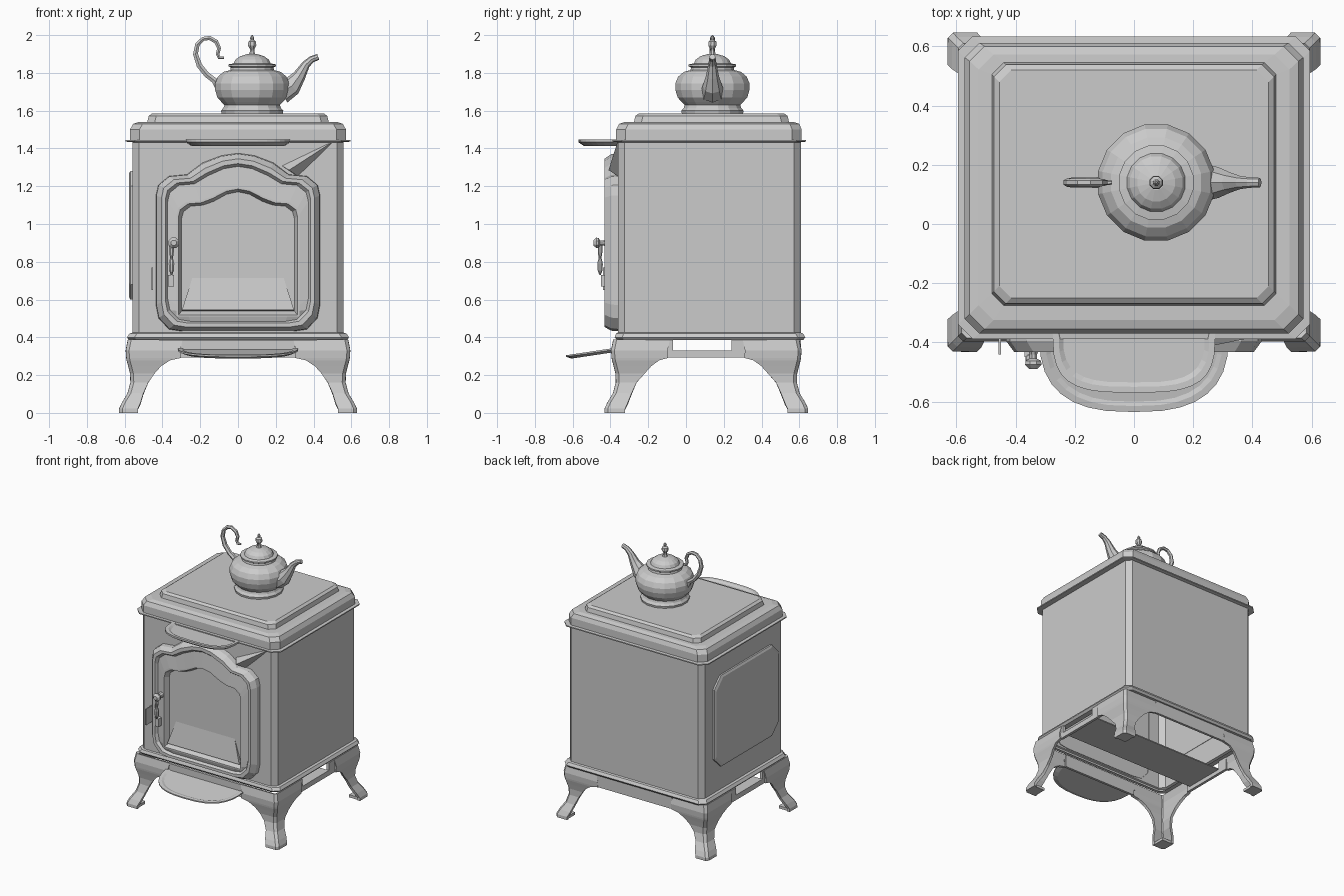
import bpy, bmesh, math
from mathutils import Vector

cube = bpy.data.objects.get("Cube")
if cube:
    bpy.data.objects.remove(cube, do_unlink=True)

iron = bpy.data.materials.new("grey iron")
iron.use_nodes = True
iron.diffuse_color = (0.6, 0.6, 0.6, 1)
iron.node_tree.nodes["Principled BSDF"].inputs["Base Color"].default_value = (0.6, 0.6, 0.6, 1)


def loft(name, loops, start=True, end=True, closed=True):
    """Skin a list of point loops that all have the same length."""
    bm = bmesh.new()
    rows = [[bm.verts.new(p) for p in loop] for loop in loops]
    n = len(rows[0])
    for a, b in zip(rows, rows[1:]):
        for i in range(n if closed else n - 1):
            j = (i + 1) % n
            bm.faces.new((a[i], a[j], b[j], b[i]))
    if start:
        bm.faces.new(rows[0][::-1])
    if end:
        bm.faces.new(rows[-1])
    bmesh.ops.recalc_face_normals(bm, faces=bm.faces)
    mesh = bpy.data.meshes.new(name)
    bm.to_mesh(mesh)
    bm.free()
    mesh.materials.append(iron)
    obj = bpy.data.objects.new(name, mesh)
    bpy.context.collection.objects.link(obj)
    return obj


def rect(hx, y0, y1, z, c):
    """Rectangle with cut corners at height z."""
    return [(-hx + c, y0, z), (hx - c, y0, z), (hx, y0 + c, z), (hx, y1 - c, z),
            (hx - c, y1, z), (-hx + c, y1, z), (-hx, y1 - c, z), (-hx, y0 + c, z)]


def box(name, x0, x1, y0, y1, z0, z1):
    quad = [(x0, y0), (x1, y0), (x1, y1), (x0, y1)]
    return loft(name, [[(x, y, z) for x, y in quad] for z in (z0, z1)])


def lathe(name, centre, profile, n, axis="z"):
    """Turn (radius, distance) pairs around z, or around -y."""
    loops = []
    for r, h in profile:
        ring = []
        for i in range(n):
            a = math.tau * (i + 0.5) / n
            u, v = r * math.cos(a), r * math.sin(a)
            ring.append(Vector(centre) + Vector((u, v, h) if axis == "z" else (u, -h, v)))
        loops.append(ring)
    return loft(name, loops)


def tube(name, path, radii, y, n=8):
    """Tapered tube along a path of (x, z) points."""
    pts = [Vector((x, y, z)) for x, z in path]
    loops = []
    for i, (p, r) in enumerate(zip(pts, radii)):
        t = (pts[min(i + 1, len(pts) - 1)] - pts[max(i - 1, 0)]).normalized()
        side = Vector((0, 1, 0))
        up = t.cross(side)
        loops.append([p + r * (math.cos(a) * side + math.sin(a) * up)
                      for a in (math.tau * k / n for k in range(n))])
    return loft(name, loops)


# Stove body: open-bottomed shell with base moulding
loft("stove_body", [rect(*r) for r in (
    (.535, -.34, .585, .385, .03), (.575, -.365, .62, .385, .04), (.588, -.378, .632, .40, .04),
    (.575, -.37, .62, .42, .04), (.558, -.36, .608, .425, .035), (.558, -.36, .608, 1.44, .035))],
    start=False, end=False)

# Stove top: thin lip, bevelled cap and raised plate
loft("stove_top", [rect(*r) for r in (
    (.55, -.355, .60, 1.432, .03), (.595, -.388, .634, 1.436, .05), (.595, -.388, .634, 1.444, .05),
    (.572, -.37, .612, 1.446, .05), (.572, -.37, .612, 1.50, .05), (.555, -.355, .60, 1.53, .05),
    (.525, -.325, .572, 1.54, .05), (.48, -.275, .545, 1.541, .04), (.473, -.268, .538, 1.572, .04),
    (.455, -.25, .52, 1.585, .04))], start=False)

# Side panel with cut corners on the right side
panel = []
for x, g in ((-.555, 0), (-.57, 0), (-.578, .015)):
    panel.append([(x, y, z + .94) for z, y, _ in rect(.34 - g, -.28 + g, .48 - g, 0, .08)])
loft("side_panel", panel, start=False)

# Cabriole legs: L-shaped section swept upward, mirrored to four corners
# Each level: height, outward flare, reach along x, reach along y
LEVELS = ((0, .062, .09, .10), (.02, .062, .09, .10), (.05, .048, .09, .10), (.10, .018, .075, .09),
          (.16, .002, .085, .10), (.21, .004, .12, .145), (.25, .014, .165, .19),
          (.28, .022, .22, .24), (.292, .024, .28, .29), (.33, .027, .28, .29), (.385, .016, .28, .29))
for sx, xname in ((1, "left"), (-1, "right")):
    for sy, yname, yw in ((-1, "front", -.36), (1, "back", .575)):
        rows = []
        for z, d, rx, ry in LEVELS:
            X, Y = .558 + d, yw * sy + d
            c = .012
            pts = [(X - rx, Y), (X - c, Y), (X, Y - c), (X, Y - ry)]
            rows.append([(sx * x, sy * y, z) for x, y in pts])
        leg = loft(f"{yname}_{xname}_leg", rows, start=False, end=False, closed=False)
        wall = leg.modifiers.new("wall", "SOLIDIFY")
        wall.thickness, wall.offset = .02, 0
        x0, y0 = sx * .575, sy * (yw * sy + .017)
        xs, ys = sorted((sx * .535, sx * .615)), sorted((sy * (yw * sy - .03), sy * (yw * sy + .055)))
        box(f"{yname}_{xname}_foot", *xs, *ys, 0, .02)

# Aprons joining the legs; the side ones have a notch for the cross plate
for name, y in (("front_apron", -.385), ("back_apron", .59)):
    box(name, -.31, .31, y, y + .018, .292, .385)
for s, name in ((1, "left_apron"), (-1, "right_apron")):
    xs = sorted((s * .563, s * .583))
    box(name, *xs, -.10, .32, .292, .33)
    box(name + "_front_end", *xs, -.10, -.07, .33, .385)
    box(name + "_back_end", *xs, .24, .32, .33, .385)
box("cross_plate", -.565, .565, -.07, .24, .322, .33)


def tray(name, w, y0, depth, z_back, slope, thick, power):
    """Rounded shelf reaching forward from y0, falling by slope."""
    loops = []
    for g, dz in ((.03, -thick), (0, -thick * .4), (0, 0), (.02, 0), (.035, -thick * .3)):
        loop = []
        for i in range(17):
            a = math.pi * i / 16
            c, s = math.cos(a), math.sin(a)
            x = math.copysign(abs(c) ** power, c) * (w - g)
            y = y0 - (depth - g) * max(s, 0) ** power
            loop.append((x, y, z_back + slope * (y - y0) + dz))
        loops.append(loop)
    return loft(name, loops)


tray("ash_shelf", .32, -.37, .265, .345, .15, .022, .75)
tray("top_shelf", .275, -.36, .21, 1.447, 0, .034, .6)


# Door: nested arched outlines stepped in depth
def arch(hw, zb, zs, zp, y):
    rise = (zp - zs) * .5
    c = hw * .16
    half = [(hw - 2 * c, zb), (hw - c, zb + .01), (hw - .2 * c, zb + c), (hw, zb + 2 * c),
            (hw, zs), (hw * .97, zs + rise * .5), (hw * .84, zs + rise * .92), (hw * .62, zs + rise),
            (hw * .43, zp - .05), (hw * .2, zp - .012)]
    mirrored = [(-x, z) for x, z in reversed(half)]
    return [(x, y, z) for x, z in half + [(0, zp)] + mirrored]


def opening(hw, zb, zs, zp, y):
    """Arch with square lower corners."""
    pts = arch(hw, zb, zs, zp, y)
    for i, f, lift in ((0, .8, 0), (1, 1, 0), (2, 1, .03), (3, 1, .06)):
        pts[i] = (hw * f, y, zb + lift)
        pts[-1 - i] = (-hw * f, y, zb + lift)
    return pts


loft("door", [arch(.435, .432, 1.15, 1.375, -.355), arch(.432, .435, 1.15, 1.37, -.395),
              arch(.405, .455, 1.14, 1.345, -.432), arch(.385, .475, 1.13, 1.32, -.432),
              arch(.372, .485, 1.12, 1.305, -.412), opening(.325, .51, 1.05, 1.195, -.42),
              opening(.315, .518, 1.04, 1.185, -.42), opening(.298, .54, 1.03, 1.17, -.385)], start=False)
loft("door_sill", [[(s * .297, -.384, .54), (s * .297, -.41, .545), (s * .24, -.384, .72)] for s in (-1, 1)])
loft("door_corner_rib", [[(.23, -.355, 1.31), (.32, -.355, 1.25), (.27, -.41, 1.285)],
                         [(.495, -.355, 1.437), (.50, -.355, 1.43), (.50, -.363, 1.434)]])

# Door latch and hinge tab
lathe("latch_knob", (-.34, -.42, .90), ((.022, 0), (.014, .02), (.014, .035), (.028, .042),
                                        (.03, .055), (.015, .07)), 8, "y")
lathe("latch_handle", (-.352, -.455, .73), ((.004, 0), (.014, .025), (.016, .06), (.008, .09),
                                            (.013, .12), (.013, .17)), 8)
box("latch_catch", -.37, -.34, -.45, -.40, .67, .73)
box("hinge_tab", -.458, -.45, -.44, -.355, .65, .77)

# Teapot: turned body, lid with finial, spout and hooked handle
PX, PY = .075, .14
lathe("teapot_body", (PX, PY, 0), ((.165, 1.583), (.168, 1.60), (.155, 1.615), (.15, 1.63), (.165, 1.645),
                                   (.188, 1.67), (.2, 1.71), (.2, 1.745), (.185, 1.78), (.155, 1.805),
                                   (.118, 1.815), (.115, 1.83)), 16)
lathe("teapot_lid", (PX, PY, 0), ((.115, 1.828), (.128, 1.835), (.128, 1.845), (.10, 1.85), (.09, 1.87),
                                  (.065, 1.888), (.025, 1.90)), 16)
lathe("lid_finial", (PX, PY, 0), ((.02, 1.895), (.012, 1.915), (.012, 1.925), (.024, 1.945), (.022, 1.965),
                                  (.01, 1.975), (.012, 1.985), (.003, 2.0)), 8)
tube("teapot_spout", ((.23, 1.70), (.285, 1.73), (.325, 1.785), (.36, 1.845), (.39, 1.872), (.425, 1.885)),
     (.065, .052, .034, .022, .018, .016), PY)
tube("teapot_handle", ((-.10, 1.71), (-.125, 1.76), (-.165, 1.79), (-.205, 1.84), (-.225, 1.90), (-.215, 1.95),
                       (-.185, 1.98), (-.15, 1.985), (-.115, 1.965), (-.10, 1.93), (-.108, 1.90),
                       (-.10, 1.88), (-.075, 1.88)),
     (.018, .018, .017, .017, .015, .014, .013, .013, .013, .012, .011, .01, .007), PY, 6)
